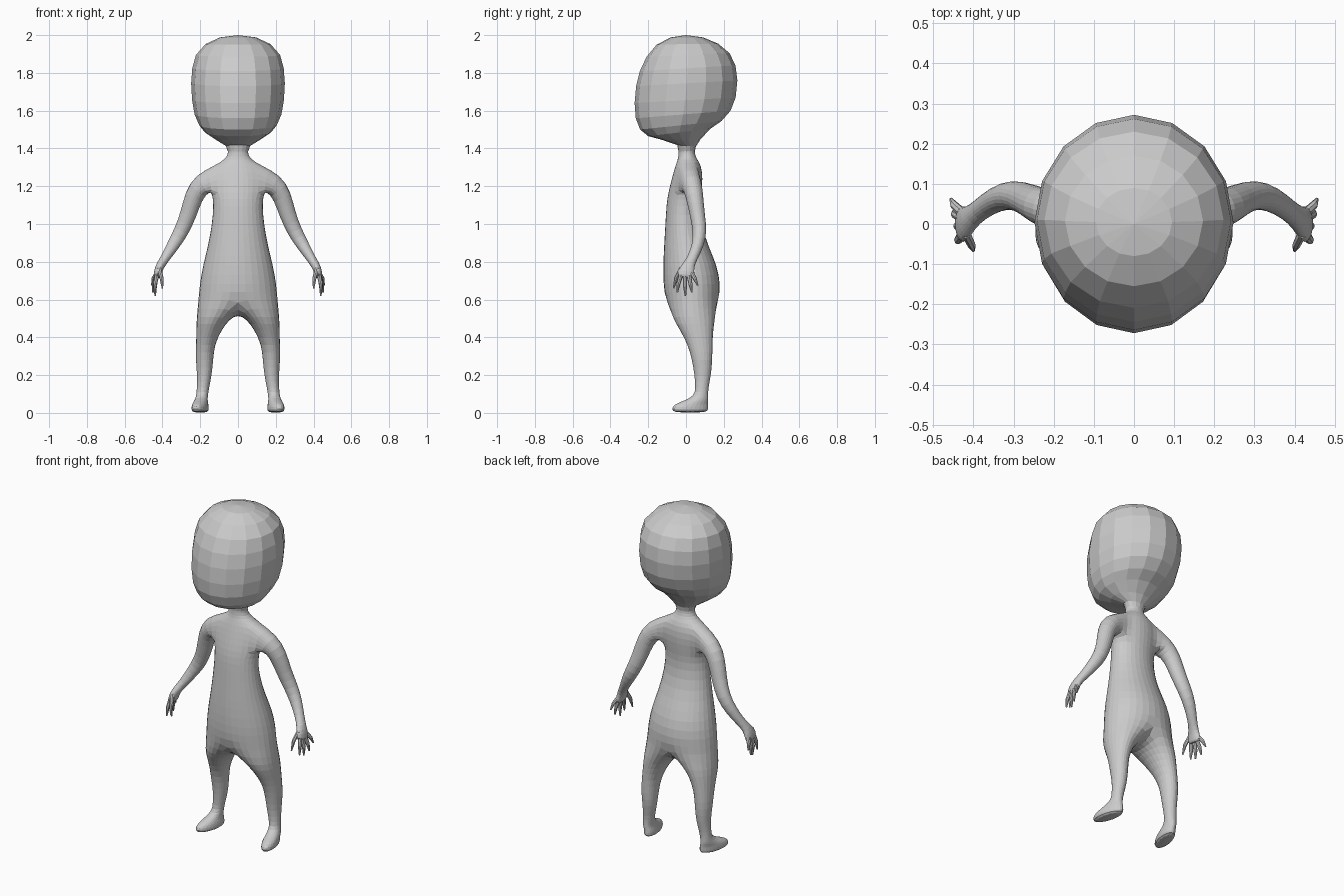
import bpy, bmesh
from math import sin, cos, radians
from mathutils import Vector


def bridge(bm, a, b, closed=True, skip=()):
    n = len(a)
    for i in range(n if closed else n - 1):
        if i not in skip:
            j = (i + 1) % n
            bm.faces.new((a[i], a[j], b[j], b[i]))


def tube_ring(bm, prev, cur, nxt, ru, rv, n=12, start=-150):
    """Ring across a path; ru is the radius along y, rv the other one."""
    d = (Vector(nxt) - Vector(prev)).normalized()
    v = d.cross(Vector((0, 1, 0))).normalized()
    u = v.cross(d)
    ring = []
    for k in range(n):
        a = radians(start + k * 360 / n)
        ring.append(bm.verts.new(Vector(cur) + u * ru * cos(a) + v * rv * sin(a)))
    return ring


def finish(bm, name, mirror=False, levels=0):
    bmesh.ops.recalc_face_normals(bm, faces=bm.faces)
    me = bpy.data.meshes.new(name)
    bm.to_mesh(me)
    bm.free()
    ob = bpy.data.objects.new(name, me)
    bpy.context.collection.objects.link(ob)
    if mirror:
        ob.modifiers.new("mirror", 'MIRROR')
    if levels:
        s = ob.modifiers.new("subdivide", 'SUBSURF')
        s.levels = s.render_levels = levels
    return ob


# Body: half of the torso, mirrored. Rows: z, half width, front y, back y
bm = bmesh.new()
torso = [(.60, .214, -.113, .178), (.68, .208, -.123, .186), (.78, .190, -.124, .168),
         (.88, .163, -.119, .122), (1.0, .140, -.111, .082), (1.10, .132, -.106, .076),
         (1.165, .140, -.096, .084), (1.24, .145, -.077, .091), (1.31, .125, -.057, .082),
         (1.342, .070, -.044, .060), (1.37, .053, -.040, .047), (1.41, .055, -.040, .047)]
rings = []
for z, hw, yf, yb in torso:
    ring = []
    for i in range(9):
        a = radians(-90 + i * 22.5)
        x = 0 if i in (0, 8) else hw * cos(a)
        ring.append(bm.verts.new((x, (yf + yb) / 2 + (yb - yf) / 2 * sin(a), z)))
    rings.append(ring)
for r in range(len(rings) - 1):
    # leave a hole at the shoulder for the arm
    bridge(bm, rings[r], rings[r + 1], False, (2, 3, 4, 5) if r in (6, 7) else ())

# Leg and foot: the half ring is closed by a crotch line, then carried down
# Rows: z, centre x, centre y, radius x, radius y, outward turn
leg = [(.50, .130, .042, .093, .116, 0), (.44, .154, .056, .069, .092, 0),
       (.36, .173, .075, .051, .067, 0), (.28, .178, .086, .048, .056, 0),
       (.20, .177, .089, .040, .045, 0), (.13, .186, .084, .033, .035, 0),
       (.09, .190, .080, .032, .038, 0), (.065, .196, .055, .036, .066, .1),
       (.045, .200, .026, .042, .094, .2), (.02, .201, .021, .045, .102, .2),
       (.0, .200, .022, .038, .090, .2)]
prev = rings[0] + [bm.verts.new((0, y, z)) for y, z in ((.10, .53), (.03, .513), (-.05, .53))]
for z, cx, cy, rx, ry, turn in leg:
    ring = []
    for i in range(12):
        a = radians((i - 4) * 30)
        dy = ry * sin(a)
        ring.append(bm.verts.new((cx + rx * cos(a) - turn * dy, cy + dy, z)))
    bridge(bm, prev, ring)
    prev = ring
bm.faces.new(prev)

# Arm and palm: grows from the rim of the shoulder hole
# Rows: centre x, y, z, radius along y, other radius
arm = [(.19, .030, 1.215, .056, .060), (.235, .045, 1.15, .048, .051),
       (.262, .060, 1.05, .041, .045), (.300, .075, .96, .038, .041),
       (.342, .064, .89, .033, .035), (.385, .035, .82, .027, .025),
       (.412, .012, .78, .032, .024), (.425, .0, .745, .049, .022),
       (.431, -.003, .71, .046, .018)]
prev = rings[6][2:7] + [rings[7][6]] + rings[8][6:1:-1] + [rings[7][2]]
path = [(.13, .02, 1.24)] + [a[:3] for a in arm] + [(.435, -.004, .68)]
for k, (x, y, z, ru, rv) in enumerate(arm):
    ring = tube_ring(bm, path[k], path[k + 1], path[k + 2], ru, rv)
    bridge(bm, prev, ring)
    prev = ring
bm.faces.new(prev)
finish(bm, "body", mirror=True, levels=1)

# Fingers: base, knuckle and tip of each, thumb first
bm = bmesh.new()
fingers = [((.418, -.025, .765), (.405, -.052, .715), (.400, -.066, .66)),
           ((.430, -.028, .725), (.438, -.040, .685), (.440, -.046, .637)),
           ((.432, -.005, .725), (.440, -.005, .670), (.438, -.003, .62)),
           ((.432, .016, .725), (.446, .024, .680), (.450, .031, .637)),
           ((.430, .030, .740), (.448, .047, .710), (.456, .062, .675))]
for f in fingers:
    pts = [f[0], *f, f[2]]
    prev = None
    for k, r in enumerate((.012, .0105, .004)):
        ring = tube_ring(bm, pts[k], pts[k + 1], pts[k + 2], r, r, 8, 0)
        if prev:
            bridge(bm, prev, ring)
        else:
            bm.faces.new(ring)
        prev = ring
    bm.faces.new(prev)
finish(bm, "fingers", mirror=True)

# Head: sixteen-sided tilted rings. Rows: half width, front y, z, back y, z
bm = bmesh.new()
head = [(.052, -.039, 1.38, .046, 1.38), (.065, -.046, 1.418, .052, 1.41),
        (.120, -.125, 1.445, .078, 1.45), (.175, -.200, 1.465, .130, 1.505),
        (.205, -.243, 1.50, .188, 1.545), (.230, -.266, 1.56, .236, 1.60),
        (.243, -.272, 1.64, .263, 1.67), (.248, -.264, 1.73, .272, 1.76),
        (.242, -.244, 1.81, .262, 1.84), (.223, -.209, 1.885, .230, 1.905),
        (.172, -.155, 1.95, .170, 1.955), (.095, -.080, 1.988, .090, 1.988)]
prev = None
for hw, yf, zf, yb, zb in head:
    ring = []
    for i in range(16):
        a = radians(i * 22.5)
        t = (1 + sin(a)) / 2
        ring.append(bm.verts.new((hw * cos(a), yf + (yb - yf) * t, zf + (zb - zf) * t)))
    if prev:
        bridge(bm, prev, ring)
    prev = ring
crown = bm.verts.new((0, 0, 2.0))
for i in range(16):
    bm.faces.new((prev[i], prev[(i + 1) % 16], crown))
finish(bm, "head")
